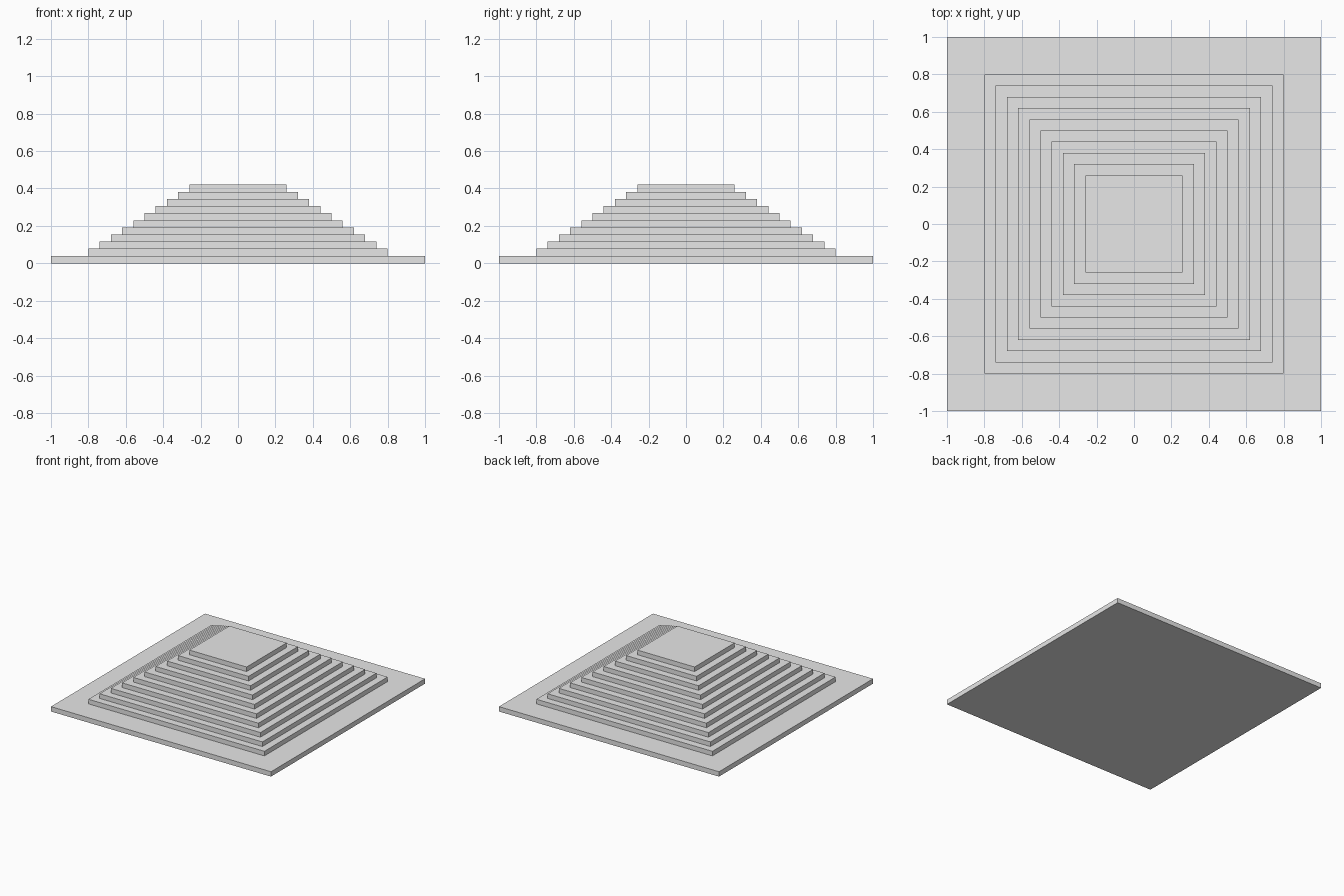
import bpy

# Remove the default object
cube = bpy.data.objects.get("Cube")
if cube:
    bpy.data.objects.remove(cube, do_unlink=True)

BASE_HEIGHT = 0.04
TIER_COUNT = 10
TIER_HEIGHT = 0.038
TIER_WIDTH = 1.6      # lowest tier
WIDTH_STEP = 0.12     # shrink per tier

# Single stone colour
stone = bpy.data.materials.new("light_grey_stone")
stone.use_nodes = True
colour = (0.8, 0.8, 0.8, 1.0)
stone.diffuse_color = colour
stone.node_tree.nodes["Principled BSDF"].inputs["Base Color"].default_value = colour


def add_slab(name, width, bottom, height):
    """Square slab centred on the z axis, resting at the given height."""
    bpy.ops.mesh.primitive_cube_add(size=1, location=(0, 0, bottom + height / 2))
    slab = bpy.context.object
    slab.name = name
    slab.scale = (width, width, height)
    bpy.ops.object.transform_apply(location=False, rotation=False, scale=True)
    slab.data.materials.append(stone)
    return slab


# Wide ground slab
add_slab("base_slab", 2.0, 0.0, BASE_HEIGHT)

# Stepped tiers, each narrower than the one below
for i in range(TIER_COUNT):
    add_slab(f"tier_{i + 1}", TIER_WIDTH - i * WIDTH_STEP,
             BASE_HEIGHT + i * TIER_HEIGHT, TIER_HEIGHT)
